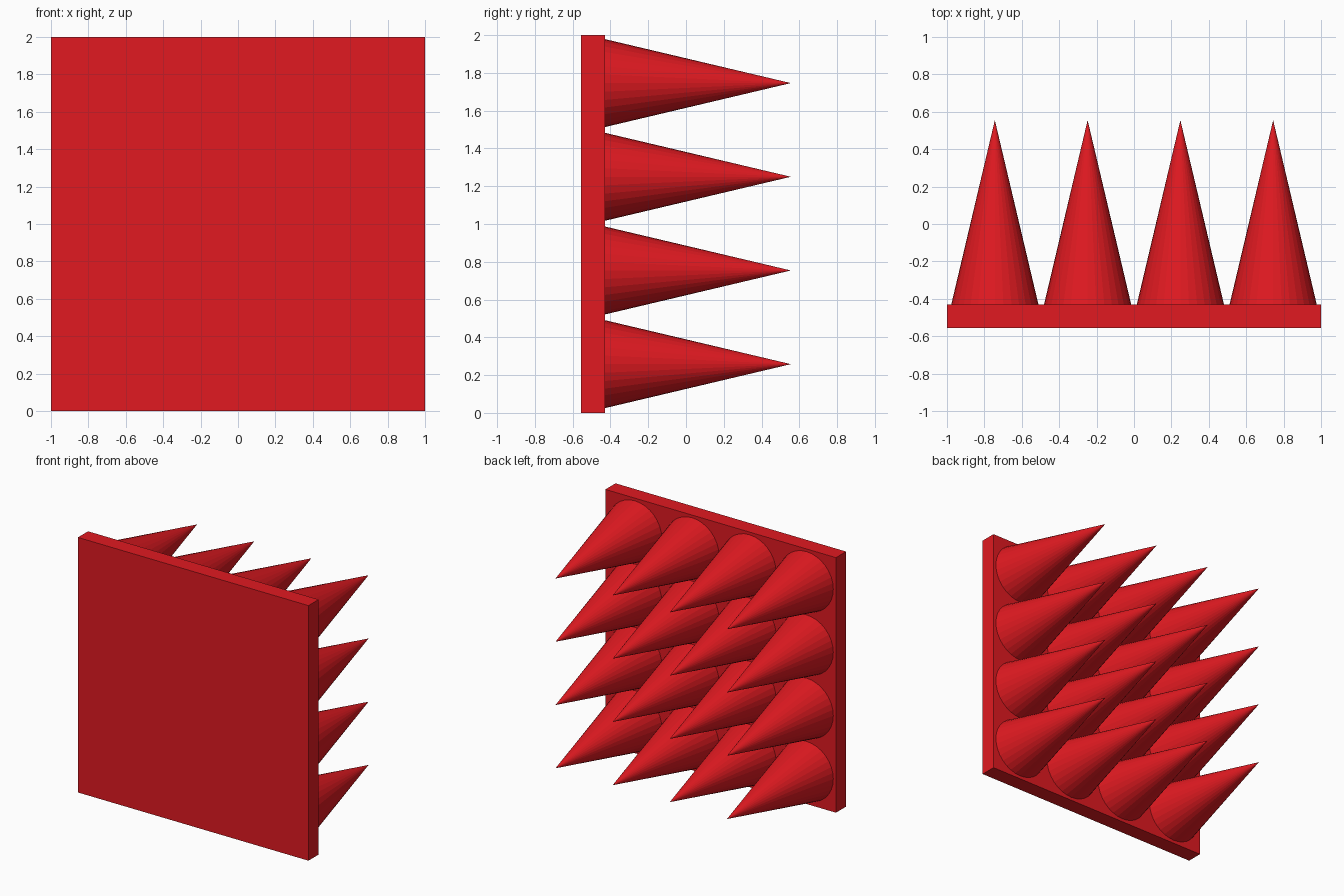
import bpy
from math import radians

if "Cube" in bpy.data.objects:
    bpy.data.objects.remove(bpy.data.objects["Cube"])

BACK, FACE, TIP = -0.555, -0.43, 0.555

red = bpy.data.materials.new("red")
red.diffuse_color = (0.75, 0.01, 0.015, 1)
red.use_nodes = True
red.node_tree.nodes["Principled BSDF"].inputs["Base Color"].default_value = red.diffuse_color

# Square backing plate
bpy.ops.mesh.primitive_cube_add(size=1, location=(0, (BACK + FACE) / 2, 1))
plate = bpy.context.object
plate.name = "backing_plate"
plate.scale = (2, FACE - BACK, 2)
plate.data.materials.append(red)

# One faceted spike mesh, shared by a 4 x 4 grid pointing along +y
bpy.ops.mesh.primitive_cone_add(vertices=32, radius1=0.233, radius2=0,
                                depth=TIP - FACE, rotation=(radians(-90), 0, 0))
first = bpy.context.object
first.data.materials.append(red)
pitch = 0.496
for row in range(4):
    for col in range(4):
        spike = first if row == col == 0 else first.copy()
        if spike is not first:
            bpy.context.collection.objects.link(spike)
        spike.name = f"spike_{row + 1}_{col + 1}"
        spike.location = ((col - 1.5) * pitch, (FACE + TIP) / 2,
                          1.002 + (row - 1.5) * pitch)
